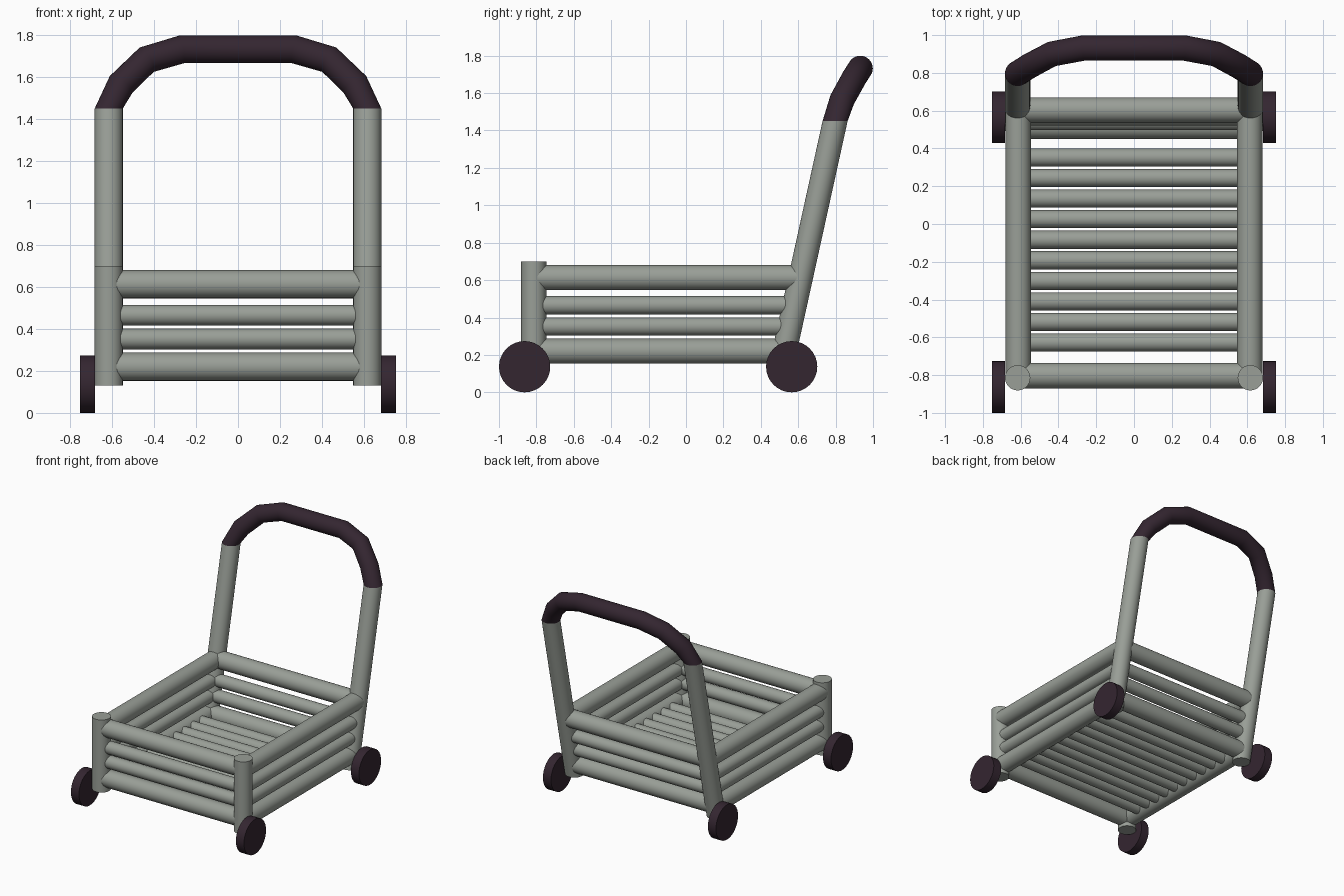
import bpy, bmesh, math
from mathutils import Vector

if "Cube" in bpy.data.objects:
    bpy.data.objects.remove(bpy.data.objects["Cube"])


def material(name, rgb):
    m = bpy.data.materials.new(name)
    m.diffuse_color = (*rgb, 1)
    m.use_nodes = True
    m.node_tree.nodes["Principled BSDF"].inputs["Base Color"].default_value = m.diffuse_color
    return m


GREY = material("grey_metal", (0.32, 0.345, 0.31))
DARK = material("dark_rubber", (0.034, 0.019, 0.030))
R, THIN = 0.067, 0.049      # thick and thin tube radii
PX, FRONT_Y = 0.616, -0.814  # post positions


def rear_y(z):
    """Centre line of the slanted rear posts."""
    return 0.797 + 0.22 * (z - 1.45)


def tube(name, pts, r, mat, ends=None, sides=32):
    """Round tube along pts; ends optionally fixes the end-cap normals."""
    pts = [Vector(p) for p in pts]
    n = len(pts)
    bm = bmesh.new()
    rings = []
    for i, p in enumerate(pts):
        a = (p - pts[i - 1]).normalized() if i else Vector()
        b = (pts[i + 1] - p).normalized() if i < n - 1 else Vector()
        t = (a + b).normalized()
        if ends and i in (0, n - 1):
            t = Vector(ends[0 if i == 0 else 1])
        ref = Vector((0, 0, 1)) if abs(t.y) > 0.9 else Vector((0, 1, 0))
        u = (ref - t * ref.dot(t)).normalized()
        v = t.cross(u)
        rings.append([bm.verts.new(p + r * (u * math.cos(k * math.tau / sides)
                                            + v * math.sin(k * math.tau / sides)))
                      for k in range(sides)])
    for r0, r1 in zip(rings, rings[1:]):
        for k in range(sides):
            j = (k + 1) % sides
            bm.faces.new((r0[k], r0[j], r1[j], r1[k]))
    bm.faces.new(rings[0][::-1])
    bm.faces.new(rings[-1])
    bmesh.ops.recalc_face_normals(bm, faces=bm.faces)
    me = bpy.data.meshes.new(name)
    bm.to_mesh(me)
    bm.free()
    me.materials.append(mat)
    ob = bpy.data.objects.new(name, me)
    bpy.context.collection.objects.link(ob)
    bpy.ops.object.select_all(action='DESELECT')
    ob.select_set(True)
    bpy.context.view_layer.objects.active = ob
    bpy.ops.object.shade_smooth_by_angle(angle=math.radians(40))
    return ob


UP = ((0, 0, 1), (0, 0, 1))
RAILS = [(0.613, R), (0.465, THIN), (0.352, THIN), (0.22, R)]

for s, side in ((-1, "left"), (1, "right")):
    # corner posts
    tube(f"front_post_{side}", [(s * PX, FRONT_Y, 0.13), (s * PX, FRONT_Y, 0.70)], R, GREY)
    tube(f"rear_post_{side}", [(s * PX, rear_y(0.13), 0.13), (s * PX, rear_y(1.45), 1.45)],
         R, GREY, UP)
    # wheels
    for y, end in ((-0.863, "front"), (0.565, "rear")):
        tube(f"{end}_wheel_{side}", [(s * 0.682, y, 0.137), (s * 0.752, y, 0.137)], 0.137, DARK)
    # side rails
    for i, (z, r) in enumerate(RAILS):
        tube(f"side_rail_{side}_{i}", [(s * (PX - 0.003), FRONT_Y, z),
                                       (s * (PX - 0.003), rear_y(z), z)], r, GREY)

# front and rear rails
for i, (z, r) in enumerate(RAILS):
    for y, end in ((FRONT_Y + 0.011, "front"), (rear_y(z) - 0.01, "rear")):
        tube(f"{end}_rail_{i}", [(-PX, y, z), (PX, y, z)], r, GREY)

# floor slats
for i in range(10):
    y = 0.352 - i * 0.1088
    tube(f"floor_slat_{i}", [(-0.6, y, 0.22), (0.6, y, 0.22)], 0.048, GREY)

# bent handle grip
half = [(PX, 0.797, 1.45), (0.557, 0.835, 1.565), (0.435, 0.90, 1.683), (0.265, 0.932, 1.733)]
path = [(-x, y, z) for x, y, z in half] + half[::-1]
tube("handle_grip", path, R, DARK, ((0, 0, 1), (0, 0, -1)))
